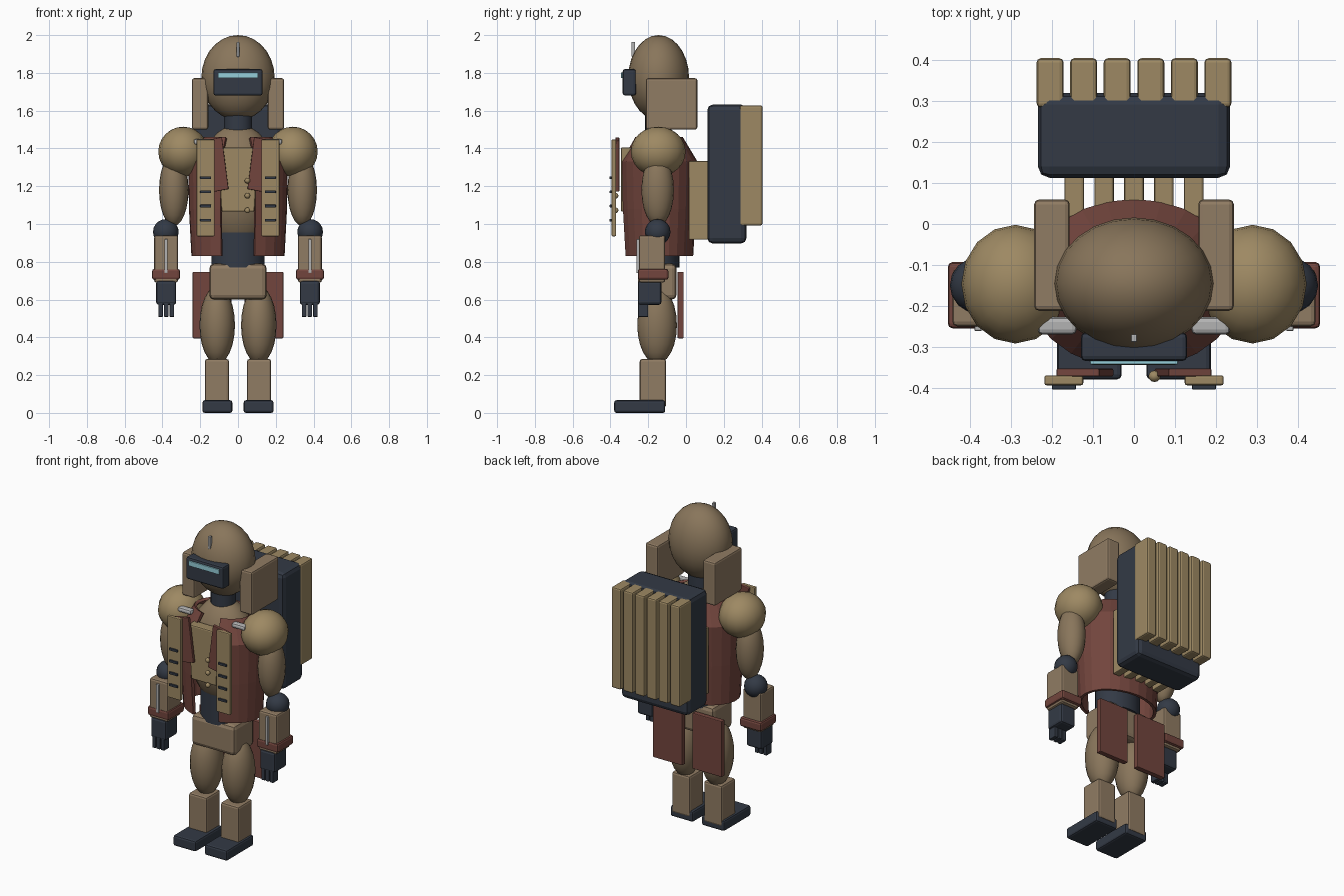
import bpy, bmesh, math
from mathutils import Matrix, Vector

if "Cube" in bpy.data.objects:
    bpy.data.objects.remove(bpy.data.objects["Cube"])


def mat(name, r, g, b):
    m = bpy.data.materials.new(name)
    m.diffuse_color = (r, g, b, 1)
    m.use_nodes = True
    m.node_tree.nodes["Principled BSDF"].inputs["Base Color"].default_value = m.diffuse_color
    return m


BROWN = mat("brown_cloth", .25, .18, .105)
TAN = mat("tan_leather", .28, .2, .125)
KHAKI = mat("khaki", .34, .25, .125)
RED = mat("dark_red", .17, .06, .047)
NAVY = mat("navy_rubber", .033, .042, .06)
METAL = mat("pale_metal", .45, .45, .45)
GLASS = mat("pale_glass", .3, .62, .7)
CY = -0.147          # depth of the body axis


def finish(name, bm, material, smooth=None, bevel=0, seg=2):
    bmesh.ops.recalc_face_normals(bm, faces=bm.faces)
    me = bpy.data.meshes.new(name)
    bm.to_mesh(me)
    bm.free()
    me.materials.append(material)
    ob = bpy.data.objects.new(name, me)
    bpy.context.collection.objects.link(ob)
    if bevel:
        b = ob.modifiers.new("bevel", 'BEVEL')
        b.width, b.segments = bevel, seg
    if smooth:
        bpy.ops.object.select_all(action='DESELECT')
        bpy.context.view_layer.objects.active = ob
        ob.select_set(True)
        bpy.ops.object.shade_smooth_by_angle(angle=math.radians(smooth))
    return ob


def box(name, x, y, z, material, bevel=.006):
    """Box given by its (min, max) range on each axis."""
    bm = bmesh.new()
    c = Vector([sum(r) / 2 for r in (x, y, z)])
    s = [r[1] - r[0] for r in (x, y, z)]
    bmesh.ops.create_cube(bm, size=1, matrix=Matrix.Translation(c) @ Matrix.Diagonal((*s, 1)))
    return finish(name, bm, material, bevel=bevel)


def ball(name, c, r, material, u=20, v=12):
    bm = bmesh.new()
    bmesh.ops.create_uvsphere(bm, u_segments=u, v_segments=v, radius=1,
                              matrix=Matrix.Translation(c) @ Matrix.Diagonal((*r, 1)))
    return finish(name, bm, material, smooth=60)


def tube(name, c, r, h, material):
    bm = bmesh.new()
    bmesh.ops.create_cone(bm, cap_ends=True, segments=20, radius1=1, radius2=1, depth=1,
                          matrix=Matrix.Translation(c) @ Matrix.Diagonal((*r, h, 1)))
    return finish(name, bm, material, smooth=40)


def plate(name, pts, y, material, bevel=.004):
    """Flat panel: outline in x/z, thickness in y."""
    bm = bmesh.new()
    f = bm.faces.new([bm.verts.new((px, y[0], pz)) for px, pz in pts])
    ext = bmesh.ops.extrude_face_region(bm, geom=[f])["geom"]
    bmesh.ops.translate(bm, vec=(0, y[1] - y[0], 0),
                        verts=[g for g in ext if isinstance(g, bmesh.types.BMVert)])
    return finish(name, bm, material, bevel=bevel)


# Head, visor, antenna, neck
ball("head", (0, -.145, 1.775), (.194, .161, .225), BROWN, 24, 14)
box("visor", (-.13, .13), (-.335, -.265), (1.68, 1.82), NAVY, .012)
box("visor_slit", (-.107, .107), (-.343, -.325), (1.772, 1.803), GLASS, .002)
box("antenna", (-.007, .007), (-.288, -.27), (1.885, 1.963), METAL, .002)
tube("neck", (0, CY, 1.53), (.075, .07), .12, NAVY)

# Torso, waist, pelvis
ball("torso", (0, CY, 1.2), (.215, .17, .33), BROWN)
tube("waist", (0, CY, .865), (.14, .112), .19, NAVY)
box("pelvis", (-.152, .152), (-.255, -.05), (.6, .79), TAN, .025)

# Open vest shell: stacked elliptical rings with a gap at the front
bm = bmesh.new()
gap, n = math.radians(21), 22
rings = []
for z, rx, ry in ((.83, .247, .185), (1.08, .26, .2), (1.33, .265, .208), (1.46, .18, .13)):
    ang = [-math.pi / 2 + gap + i * (2 * math.pi - 2 * gap) / n for i in range(n + 1)]
    rings.append([bm.verts.new((rx * math.cos(a), CY + ry * math.sin(a), z)) for a in ang])
for lo, hi in zip(rings, rings[1:]):
    for i in range(n):
        bm.faces.new((lo[i], lo[i + 1], hi[i + 1], hi[i]))
vest = finish("vest", bm, RED)
sol = vest.modifiers.new("thickness", 'SOLIDIFY')
sol.thickness, sol.offset = .018, -1

# Chest plate and buttons
plate("chest_plate", [(-.107, 1.405), (.107, 1.405), (.087, 1.065), (-.087, 1.065)],
      (-.345, -.28), KHAKI, .008)
for i, z in enumerate((1.23, 1.15, 1.072)):
    ball(f"button_{i}", (.05, -.372, z), (.015, .014, .015), KHAKI, 12, 8)

# Backpack with outer slats and inner ribs
box("backpack", (-.235, .235), (.113, .32), (.897, 1.632), NAVY, .028)
for i in range(6):
    x = (i - 2.5) * .082
    box(f"pack_slat_{i}", (x - .033, x + .033), (.285, .405), (.993, 1.628), KHAKI, .01)
for i in range(5):
    x = (i - 2) * .073
    box(f"back_rib_{i}", (x - .024, x + .024), (.015, .13), (.917, 1.333), KHAKI, .006)

# Paired parts
for side, s in (("left", 1), ("right", -1)):
    def sx(a, b):
        return (min(a * s, b * s), max(a * s, b * s))

    # Collar guard, clip, lapel, strap with notches
    box(f"{side}_collar_guard", sx(.157, .244), (-.212, .06), (1.5, 1.772), TAN, .012)
    plate(f"{side}_clip", [(s * .14, 1.42), (s * .235, 1.42), (s * .235, 1.45), (s * .14, 1.45)],
          (-.27, -.227), METAL, .012)
    plate(f"{side}_lapel", [(s * x, z) for x, z in
                            ((.085, 1.46), (.19, 1.44), (.13, 1.17), (.05, 1.185))],
          (-.373, -.353), RED)
    box(f"{side}_strap", sx(.124, .219), (-.394, -.37), (.935, 1.447), KHAKI, .005)
    for i in range(4):
        z = 1.02 + i * .075
        box(f"{side}_notch_{i}", sx(.142, .2), (-.404, -.39), (z - .007, z + .007), NAVY, .002)

    # Arm
    ball(f"{side}_shoulder", (s * .29, CY, 1.383), (.132, .145, .132), KHAKI, 16, 12)
    ball(f"{side}_upper_arm", (s * .34, -.15, 1.18), (.078, .086, .19), BROWN)
    ball(f"{side}_elbow", (s * .382, -.15, .958), (.068,) * 3, NAVY, 16, 10)
    box(f"{side}_forearm", sx(.317, .444), (-.25, -.11), (.69, .94), TAN, .012)
    box(f"{side}_arm_rod", sx(.372, .39), (-.262, -.245), (.74, .92), METAL, .004)
    box(f"{side}_cuff", sx(.307, .455), (-.255, -.093), (.705, .762), RED, .012)
    box(f"{side}_hand", sx(.327, .433), (-.255, -.13), (.572, .7), NAVY, .014)
    for i in range(3):
        x = .35 + i * .03
        box(f"{side}_finger_{i}", sx(x - .012, x + .012), (-.253, -.2), (.508, .6), NAVY, .004)

    # Leg and coat tail
    ball(f"{side}_thigh", (s * .11, -.153, .465), (.094, .105, .205), BROWN)
    box(f"{side}_shin", sx(.048, .175), (-.245, -.105), (.03, .285), TAN, .012)
    box(f"{side}_foot", sx(.03, .188), (-.38, -.11), (0, .067), NAVY, .012)
    box(f"{side}_coat_tail", sx(.035, .24), (-.045, -.012), (.395, .747), RED, .005)
